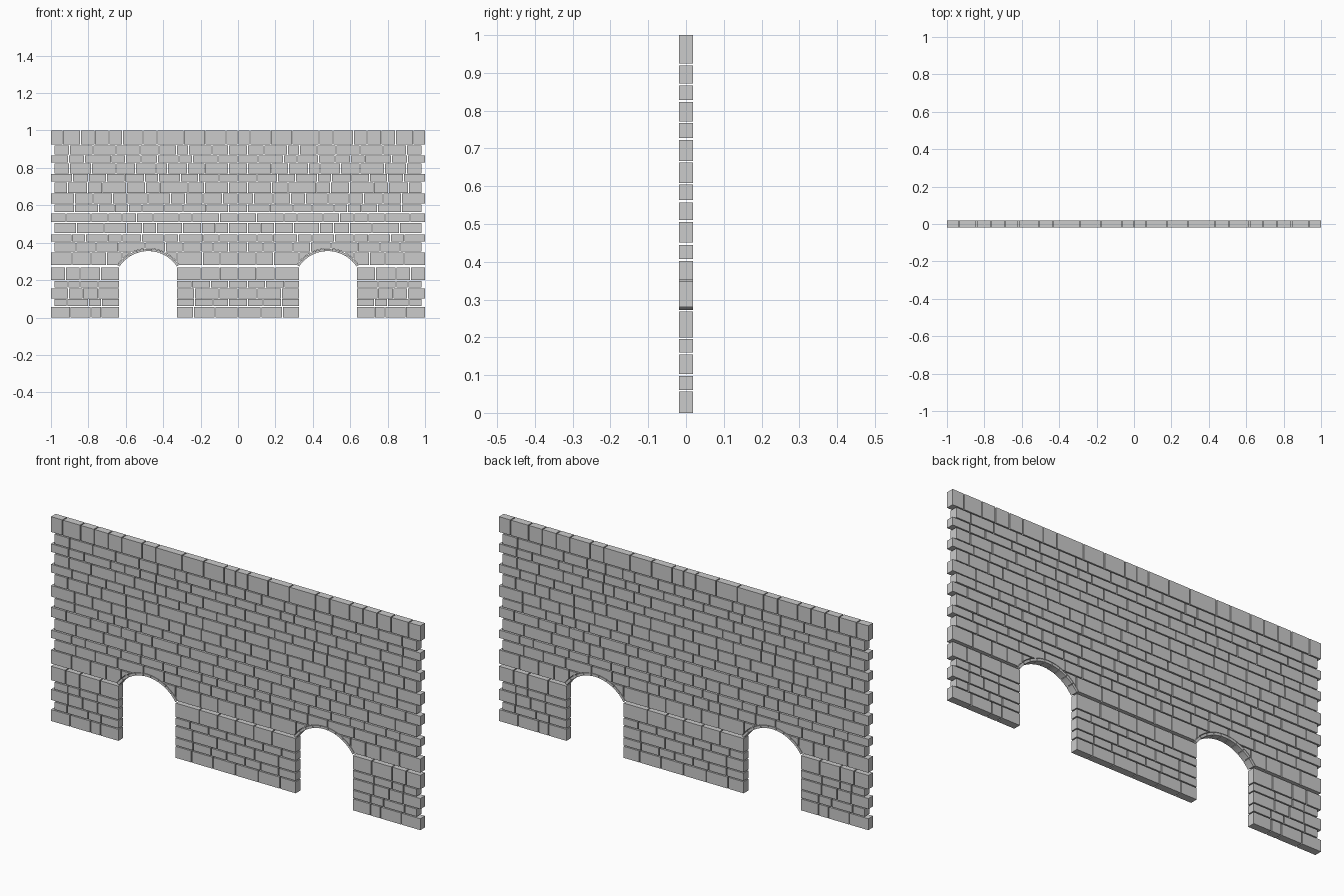
import bpy, bmesh, math, random
from mathutils import Vector

if "Cube" in bpy.data.objects:
    bpy.data.objects.remove(bpy.data.objects["Cube"])

random.seed(7)
HY = 0.018            # half wall thickness
GAP = 0.005           # mortar gap, left open
AX, AZ, R = 0.48, 0.171, 0.184   # arch centre and radius
RING = 0.012


def finish(name, bm):
    bmesh.ops.recalc_face_normals(bm, faces=bm.faces)
    me = bpy.data.meshes.new(name)
    bm.to_mesh(me)
    bm.free()
    ob = bpy.data.objects.new(name, me)
    bpy.context.collection.objects.link(ob)
    return ob


def prism(bm, pts):
    """Extrude an x-z outline through the wall thickness."""
    f = [bm.verts.new((x, -HY, z)) for x, z in pts]
    b = [bm.verts.new((x, HY, z)) for x, z in pts]
    bm.faces.new(f)
    bm.faces.new(b[::-1])
    n = len(pts)
    for i in range(n):
        j = (i + 1) % n
        bm.faces.new((f[i], b[i], b[j], f[j]))


def brick(bm, x0, x1, z0, z1):
    prism(bm, [(x0, z0), (x1, z0), (x1, z1), (x0, z1)])


def run(bm, joints, z0, z1):
    """Lay one run of bricks between successive joints."""
    last = len(joints) - 2
    for i, (a, b) in enumerate(zip(joints, joints[1:])):
        brick(bm, a + (GAP / 2 if i else 0), b - (GAP / 2 if i < last else 0), z0, z1)


def split(a, b, lo=0.06, hi=0.14):
    """Random joints from a to b."""
    n = max(1, round((b - a) / 0.098))
    w = [random.uniform(lo, hi) for _ in range(n)]
    out = [a]
    for k in w:
        out.append(out[-1] + k * (b - a) / sum(w))
    return out


def full_row(end, centred):
    """Joints mirrored about the middle of the wall."""
    half = split(0.05 if centred else 0.0, end)
    left = [-x for x in reversed(half)]
    return left + (half if centred else half[1:])


# Courses above the arches, bottom to top
upper = [(0.407, 0.445), (0.451, 0.505), (0.51, 0.557), (0.563, 0.605),
         (0.609, 0.663), (0.667, 0.722), (0.727, 0.767), (0.771, 0.823),
         (0.828, 0.867), (0.872, 0.92)]
bm = bmesh.new()
for i, (z0, z1) in enumerate(upper):
    run(bm, full_row(0.98 if i % 2 else 1.0, i % 2 == 1), z0, z1)
finish("upper_wall_bricks", bm)

# Coping course with regular mirrored joints
half = [0, 0.063, 0.175, 0.29, 0.433, 0.508, 0.617, 0.69, 0.766, 0.841, 0.937, 1]
bm = bmesh.new()
run(bm, [-x for x in half[:0:-1]] + half, 0.925, 1.0)
finish("coping_bricks", bm)

# Courses cut by the arch curves
bm = bmesh.new()
run(bm, full_row(1.0, False), 0.281, 0.348)
run(bm, full_row(0.98, True), 0.353, 0.402)
arch_rows = finish("arch_course_bricks", bm)

bm = bmesh.new()
rc = R + RING + 0.002
for s in (-1, 1):
    pts = [(s * AX + rc * math.cos(2 * math.pi * k / 96),
            AZ + rc * math.sin(2 * math.pi * k / 96)) for k in range(96)]
    prism(bm, pts)
for v in bm.verts:
    v.co.y *= 3
cutter = finish("arch_cutter", bm)
mod = arch_rows.modifiers.new("arch_cut", 'BOOLEAN')
mod.operation = 'DIFFERENCE'
mod.solver = 'EXACT'
mod.object = cutter
bpy.context.view_layer.objects.active = arch_rows
bpy.ops.object.modifier_apply(modifier=mod.name)
bpy.data.objects.remove(cutter)

# Thin arch lining stones
a0 = math.asin((0.272 - AZ) / R)
N, SUB = 9, 4
for s, side in ((-1, "left"), (1, "right")):
    bm = bmesh.new()
    step = (math.pi - 2 * a0) / N
    for k in range(N):
        angs = [a0 + k * step + 0.006 + (step - 0.012) * t / SUB for t in range(SUB + 1)]
        arc = lambda r, aa: [(s * AX + r * math.cos(a), AZ + r * math.sin(a)) for a in aa]
        prism(bm, arc(R, angs) + arc(R + RING, angs[::-1]))
    finish(side + "_arch_lining", bm)

# Piers below the arch springing
lower = [(0, 0.056), (0.061, 0.098), (0.103, 0.155), (0.16, 0.195), (0.2, 0.268)]
piers = {"left_pier": bmesh.new(), "middle_pier": bmesh.new(), "right_pier": bmesh.new()}
for i, (z0, z1) in enumerate(lower):
    end = 0.98 if i % 2 else 1.0
    outer = split(AX + 0.155, end)
    run(piers["right_pier"], outer, z0, z1)
    run(piers["left_pier"], [-x for x in outer[::-1]], z0, z1)
    run(piers["middle_pier"], full_row(AX - 0.155, i % 2 == 1), z0, z1)
for name, b in piers.items():
    finish(name, b)
